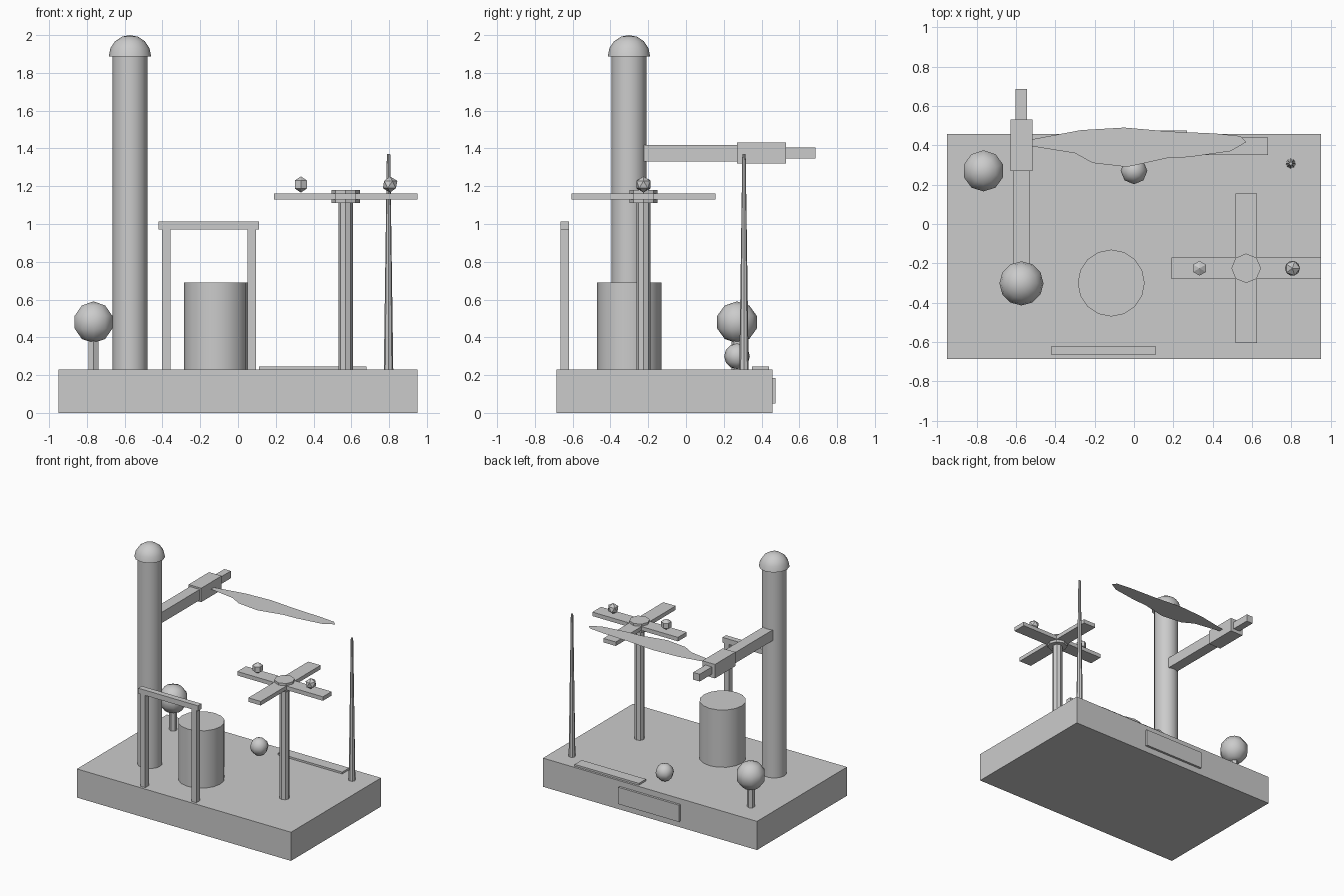
import bpy, bmesh, math
from mathutils import Matrix, Vector

if "Cube" in bpy.data.objects:
    bpy.data.objects.remove(bpy.data.objects["Cube"], do_unlink=True)

GREY = (0.6, 0.6, 0.6, 1.0)
mat = bpy.data.materials.new("plain grey")
mat.use_nodes = True
mat.diffuse_color = GREY
bsdf = next(n for n in mat.node_tree.nodes if n.type == 'BSDF_PRINCIPLED')
bsdf.inputs["Base Color"].default_value = GREY

DECK = 0.23  # top of the base


def finish(name, bm, smooth=None):
    """Turn a bmesh into an object; smooth is the sharp-edge angle in degrees."""
    me = bpy.data.meshes.new(name)
    bm.to_mesh(me)
    bm.free()
    me.materials.append(mat)
    ob = bpy.data.objects.new(name, me)
    bpy.context.collection.objects.link(ob)
    if smooth:
        bpy.ops.object.select_all(action='DESELECT')
        ob.select_set(True)
        bpy.context.view_layer.objects.active = ob
        bpy.ops.object.shade_smooth_by_angle(angle=math.radians(smooth))
    return ob


def box(name, x, y, z):
    """Box from (min, max) ranges."""
    bm = bmesh.new()
    size = [r[1] - r[0] for r in (x, y, z)]
    mid = [(r[0] + r[1]) / 2 for r in (x, y, z)]
    bmesh.ops.create_cube(bm, size=1, matrix=Matrix.Translation(mid) @ Matrix.Diagonal((*size, 1)))
    return finish(name, bm)


def post(name, x, y, z0, z1, r, sides, top=None, smooth=None):
    """Upright cylinder or taper."""
    bm = bmesh.new()
    bmesh.ops.create_cone(bm, cap_ends=True, segments=sides, radius1=r,
                          radius2=r if top is None else top, depth=z1 - z0,
                          matrix=Matrix.Translation((x, y, (z0 + z1) / 2)))
    return finish(name, bm, smooth)


def ball(name, x, y, z, r, segs, rings, smooth=None, half=False):
    """Sphere, or upper half of one."""
    bm = bmesh.new()
    bmesh.ops.create_uvsphere(bm, u_segments=segs, v_segments=rings, radius=r,
                              matrix=Matrix.Translation((x, y, z)))
    if half:
        cut = bmesh.ops.bisect_plane(bm, geom=bm.verts[:] + bm.edges[:] + bm.faces[:],
                                     plane_co=(x, y, z), plane_no=(0, 0, 1), clear_inner=True)
        edges = [e for e in cut["geom_cut"] if isinstance(e, bmesh.types.BMEdge)]
        bmesh.ops.holes_fill(bm, edges=edges)
    return finish(name, bm, smooth)


# Base with the panel on its back and the plate on its deck
box("base", (-0.95, 0.95), (-0.685, 0.457), (0, DECK))
box("back_panel", (-0.27, 0.27), (0.45, 0.475), (0.05, 0.185))
box("deck_plate", (0.11, 0.68), (0.35, 0.44), (DECK, 0.245))

# Tall column with domed cap
CX, CY = -0.572, -0.302
post("column", CX, CY, DECK, 1.89, 0.092, 16, smooth=40)
ball("column_cap", CX, CY, 1.888, 0.112, 12, 8, smooth=40, half=True)

# Side arm: beam, block and end stub
for name, half, y in (("arm_beam", 0.043, (-0.225, 0.27)),
                      ("arm_block", 0.056, (0.27, 0.53)),
                      ("arm_stub", 0.029, (0.53, 0.685))):
    box(name, (CX - half, CX + half), y, (1.375 - half, 1.375 + half))

# Thin flat blade
outline = [(-0.52, 0.395), (-0.30, 0.36), (-0.21, 0.31), (-0.035, 0.29), (0.17, 0.335),
           (0.28, 0.34), (0.49, 0.37), (0.57, 0.416), (0.54, 0.447), (0.41, 0.46),
           (0.18, 0.47), (-0.05, 0.49), (-0.27, 0.477), (-0.52, 0.43)]
bm = bmesh.new()
bm.faces.new([bm.verts.new((x, y, 1.376)) for x, y in outline])
finish("blade", bm)

# Drum
post("drum", -0.116, -0.30, DECK, 0.69, 0.17, 16, smooth=40)

# Gate at the front
GATE_Y = (-0.665, -0.62)
for side, x in (("right", -0.38), ("left", 0.073)):
    box("gate_post_" + side, (x - 0.022, x + 0.022), GATE_Y, (DECK, 0.97))
box("gate_beam", (-0.42, 0.11), GATE_Y, (0.97, 1.012))

# Cross on a pole, with two small knobs
PX, PY = 0.57, -0.225
post("cross_pole", PX, PY, DECK, 1.12, 0.038, 8)
post("cross_hub", PX, PY, 1.11, 1.18, 0.075, 8)
box("cross_arm_long", (PX - 0.38, PX + 0.38), (PY - 0.055, PY + 0.055), (1.13, 1.162))
box("cross_arm_side", (PX - 0.055, PX + 0.055), (PY - 0.38, PY + 0.38), (1.13, 1.162))
ball("knob_right", 0.333, PY, 1.209, 0.043, 6, 3)
bm = bmesh.new()
bmesh.ops.create_icosphere(bm, subdivisions=1, radius=0.043,
                           matrix=Matrix.Translation((0.805, PY, 1.209)))
finish("knob_left", bm)

# Tapered spire
post("spire", 0.797, 0.307, DECK, 1.37, 0.025, 8, top=0.009)

# Round tree and loose ball
post("tree_trunk", -0.765, 0.27, DECK, 0.42, 0.03, 6)
ball("tree_crown", -0.765, 0.27, 0.48, 0.11, 10, 5, smooth=50)
ball("loose_ball", 0, 0.27, 0.30, 0.068, 8, 6, smooth=60)
